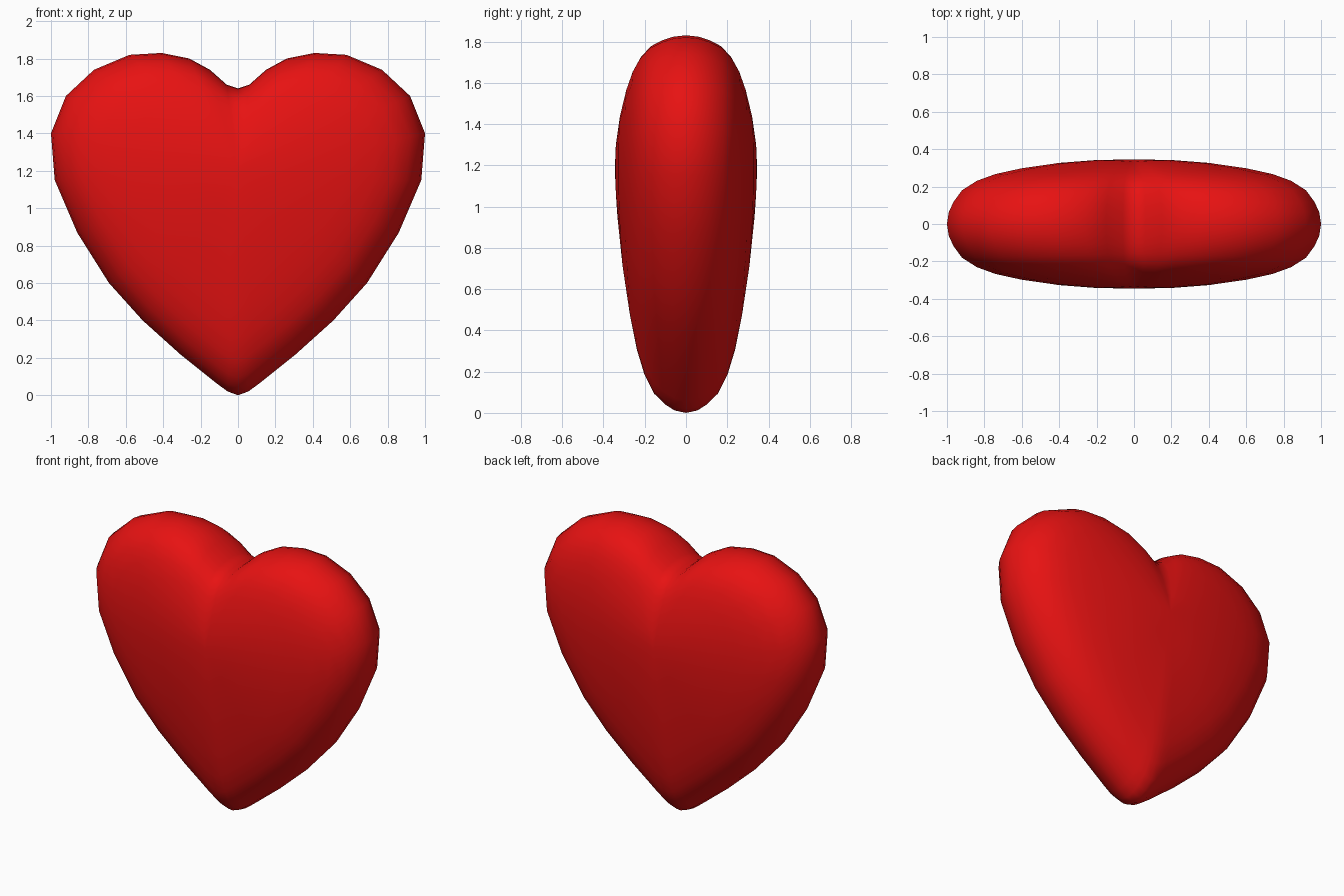
import bpy, bmesh
from mathutils import Vector

cube = bpy.data.objects.get("Cube")
if cube:
    bpy.data.objects.remove(cube, do_unlink=True)

red = bpy.data.materials.new("glossy_red")
red.use_nodes = True
color = (0.8, 0.006, 0.006, 1)
red.diffuse_color = color
red.node_tree.nodes["Principled BSDF"].inputs["Base Color"].default_value = color

# Half outline (x, z) from the bottom tip to the notch, then mirrored
half = [(0, 0), (.055, .02), (.11, .06), (.31, .22), (.51, .4), (.69, .6),
        (.86, .87), (.98, 1.15), (1, 1.4), (.92, 1.6), (.77, 1.74),
        (.58, 1.82), (.41, 1.83), (.26, 1.8), (.15, 1.74), (.06, 1.66), (0, 1.64)]
outline = half + [(-x, z) for x, z in half[-2:0:-1]]

# Domed thickness: (outline scale, half depth) from the rim inwards
dome = [(.99, .06), (.965, .11), (.92, .168), (.84, .217), (.74, .253),
        (.6, .285), (.4, .317), (.2, .337)]
CENTRE_Z, DEPTH, INNER_RADIUS = 1.18, .345, .75


def dome_point(x, z, scale, depth, side):
    """Outline point drawn inwards; the notch fades out towards the middle."""
    d = Vector((x, z - CENTRE_Z))
    r = d.length
    rounded = max(r, r + (INNER_RADIUS - r) * (1 - scale) * .7)
    fuller = 1 + .16 * (abs(d.x) / r - .5) * scale
    p = d / r * rounded * scale
    return (p.x, side * depth * fuller, CENTRE_Z + p.y)


bm = bmesh.new()
rim = [bm.verts.new((x, 0, z)) for x, z in outline]
count = len(rim)
for side in (-1, 1):
    previous = rim
    for scale, depth in dome:
        ring = [bm.verts.new(dome_point(x, z, scale, depth, side)) for x, z in outline]
        for i in range(count):
            j = (i + 1) % count
            bm.faces.new((previous[i], previous[j], ring[j], ring[i]))
        previous = ring
    middle = bm.verts.new((0, side * DEPTH, CENTRE_Z))
    for i in range(count):
        bm.faces.new((previous[i], previous[(i + 1) % count], middle))

bmesh.ops.recalc_face_normals(bm, faces=bm.faces[:])
for face in bm.faces:
    face.smooth = True
mesh = bpy.data.meshes.new("heart")
bm.to_mesh(mesh)
bm.free()
mesh.materials.append(red)
heart = bpy.data.objects.new("heart", mesh)
bpy.context.collection.objects.link(heart)
